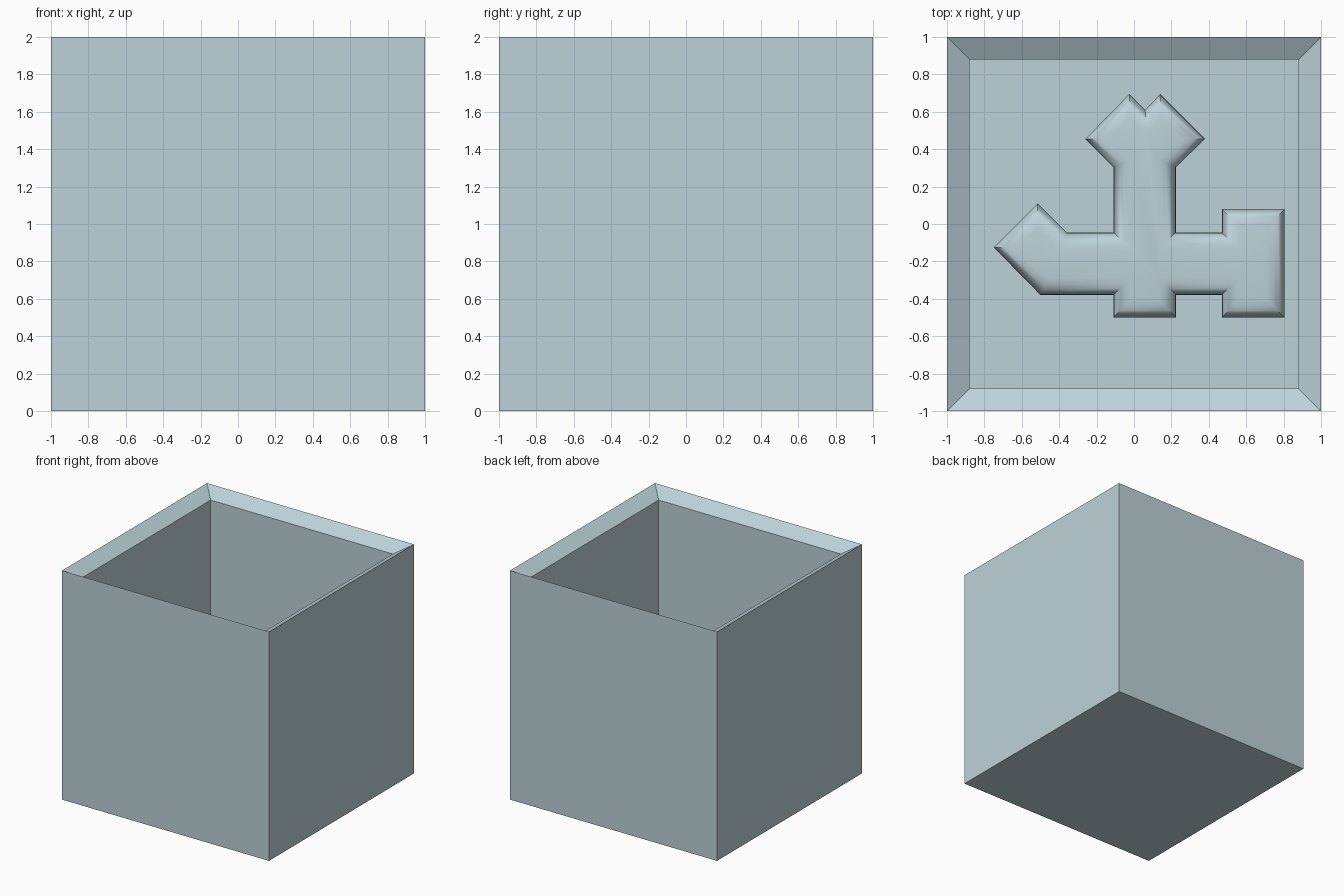
import bpy, bmesh, math

if "Cube" in bpy.data.objects:
    bpy.data.objects.remove(bpy.data.objects["Cube"])

mat = bpy.data.materials.new("pale blue grey")
mat.diffuse_color = (0.51, 0.65, 0.69, 1)
mat.use_nodes = True
mat.node_tree.nodes["Principled BSDF"].inputs["Base Color"].default_value = mat.diffuse_color

RIM, RIM_DROP, FLOOR = 0.12, 0.07, 0.12


def make_object(name, bm):
    bmesh.ops.recalc_face_normals(bm, faces=bm.faces)
    mesh = bpy.data.meshes.new(name)
    bm.to_mesh(mesh)
    bm.free()
    mesh.materials.append(mat)
    obj = bpy.data.objects.new(name, mesh)
    bpy.context.collection.objects.link(obj)
    return obj


def move_z(bm, face, dz):
    bmesh.ops.translate(bm, verts=face.verts[:], vec=(0, 0, dz))


# Open box: sloped rim, straight inner walls, thick floor
bm = bmesh.new()
bmesh.ops.create_cube(bm, size=2)
bmesh.ops.translate(bm, verts=bm.verts[:], vec=(0, 0, 1))
top = max(bm.faces, key=lambda f: f.calc_center_median().z)
bmesh.ops.inset_region(bm, faces=[top], thickness=RIM, use_even_offset=True)
move_z(bm, top, -RIM_DROP)
res = bmesh.ops.extrude_discrete_faces(bm, faces=[top])
move_z(bm, res["faces"][0], FLOOR - (2 - RIM_DROP))
make_object("open_box", bm)

# Branching rounded tube lying on the floor
outline = [(-0.75, -0.125), (-0.50, -0.38), (-0.11, -0.38), (-0.11, -0.50),
           (0.225, -0.50), (0.225, -0.38), (0.47, -0.38), (0.47, -0.50),
           (0.805, -0.50), (0.805, 0.08), (0.47, 0.08), (0.47, -0.045),
           (0.225, -0.045), (0.225, 0.305), (0.38, 0.455), (0.14, 0.695),
           (0.06, 0.61), (-0.025, 0.695), (-0.26, 0.455), (-0.11, 0.305),
           (-0.11, -0.045), (-0.36, -0.045), (-0.515, 0.11)]
HEIGHT = 0.335
bm = bmesh.new()
base = bm.faces.new([bm.verts.new((x, y, FLOOR)) for x, y in outline])
res = bmesh.ops.extrude_face_region(bm, geom=[base], use_keep_orig=True)
verts = [v for v in res["geom"] if isinstance(v, bmesh.types.BMVert)]
bmesh.ops.translate(bm, verts=verts, vec=(0, 0, HEIGHT))
bmesh.ops.recalc_face_normals(bm, faces=bm.faces)
rims = [e for e in bm.edges if abs(e.verts[0].co.z - e.verts[1].co.z) < 1e-4]
bmesh.ops.bevel(bm, geom=rims, offset=0.09, segments=5, profile=0.5,
                affect='EDGES', clamp_overlap=False)
tube = make_object("branching_tube", bm)
bpy.context.view_layer.objects.active = tube
tube.select_set(True)
bpy.ops.object.shade_smooth_by_angle(angle=math.radians(40))
